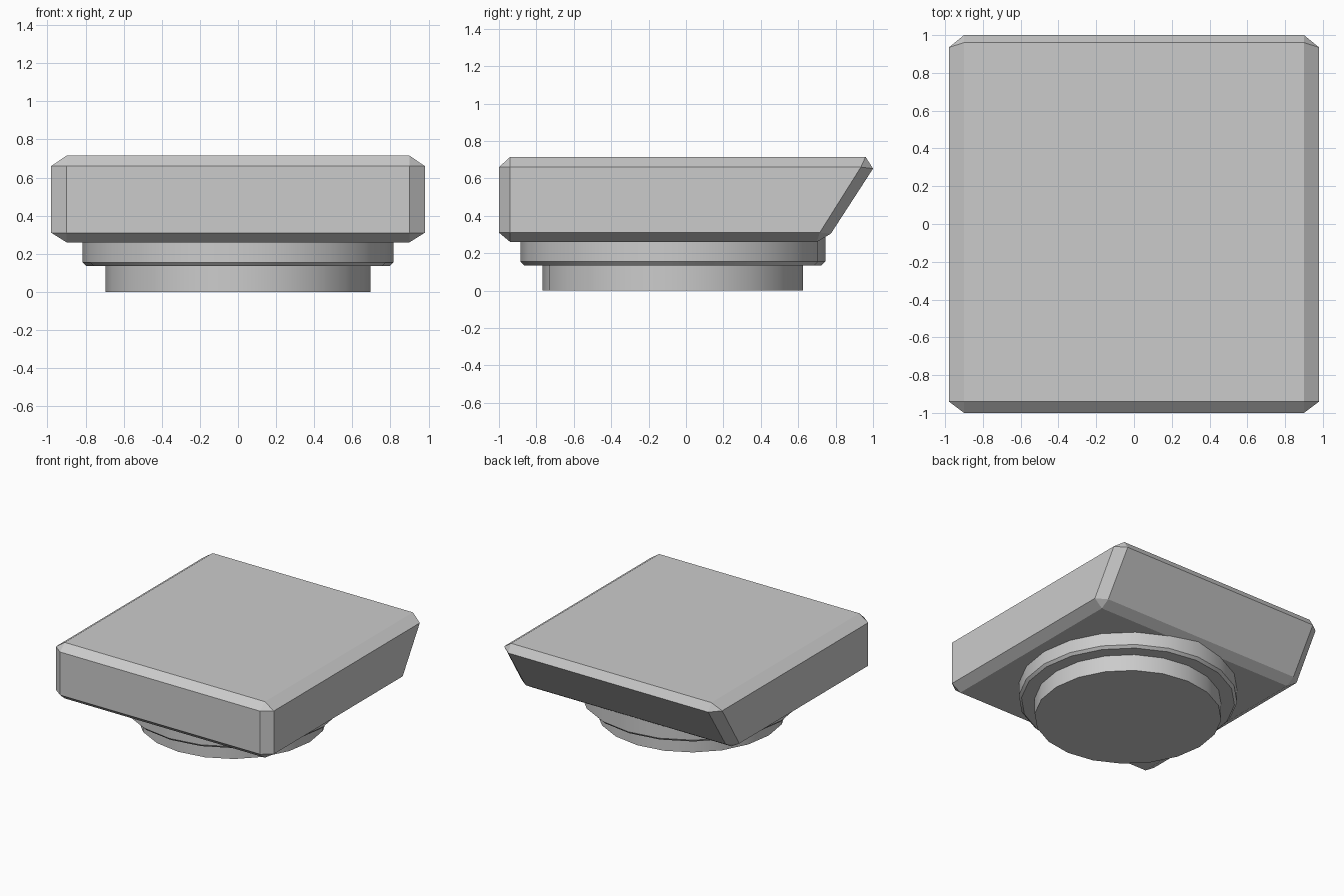
import bpy, bmesh
from math import pi, cos, sin, radians

if "Cube" in bpy.data.objects:
    bpy.data.objects.remove(bpy.data.objects["Cube"])


def finish(bm, name, smooth):
    bmesh.ops.recalc_face_normals(bm, faces=bm.faces[:])
    mesh = bpy.data.meshes.new(name)
    bm.to_mesh(mesh)
    bm.free()
    obj = bpy.data.objects.new(name, mesh)
    bpy.context.collection.objects.link(obj)
    if smooth:
        bpy.ops.object.select_all(action='DESELECT')
        obj.select_set(True)
        bpy.context.view_layer.objects.active = obj
        bpy.ops.object.shade_smooth_by_angle(angle=radians(30))
    return obj


def turned(name, profile, centre_y, sides=20):
    """Capped round part from (radius, height) pairs, bottom to top."""
    bm = bmesh.new()
    rings = [[bm.verts.new((r * cos(2 * pi * i / sides),
                            centre_y + r * sin(2 * pi * i / sides), z))
              for i in range(sides)] for r, z in profile]
    for low, high in zip(rings, rings[1:]):
        for i in range(sides):
            j = (i + 1) % sides
            bm.faces.new((low[i], low[j], high[j], high[i]))
    bm.faces.new(rings[0][::-1])
    bm.faces.new(rings[-1])
    return finish(bm, name, True)


# Chamfered key body: each corner has a side, an end and a top/bottom point,
# mirrored in x; the back leans outward
corners = [
    ((0.98, -0.94, 0.66), (0.90, -1.00, 0.66), (0.90, -0.94, 0.715)),
    ((0.98, -0.94, 0.31), (0.90, -1.00, 0.31), (0.90, -0.94, 0.26)),
    ((0.98, 0.935, 0.66), (0.90, 1.00, 0.652), (0.90, 0.96, 0.715)),
    ((0.98, 0.715, 0.31), (0.90, 0.775, 0.305), (0.90, 0.70, 0.26)),
]
bm = bmesh.new()
for corner in corners:
    for x, y, z in corner:
        for side in (-1, 1):
            bm.verts.new((side * x, y, z))
bmesh.ops.convex_hull(bm, input=bm.verts[:])
bmesh.ops.dissolve_limit(bm, angle_limit=radians(4),
                         verts=bm.verts[:], edges=bm.edges[:])
finish(bm, "slab_body", False)

# Stepped round base, set slightly toward the front
turned("collar", [(0.795, 0.135), (0.815, 0.155), (0.815, 0.31)], -0.07)
turned("foot", [(0.696, 0.0), (0.696, 0.145)], -0.07)
